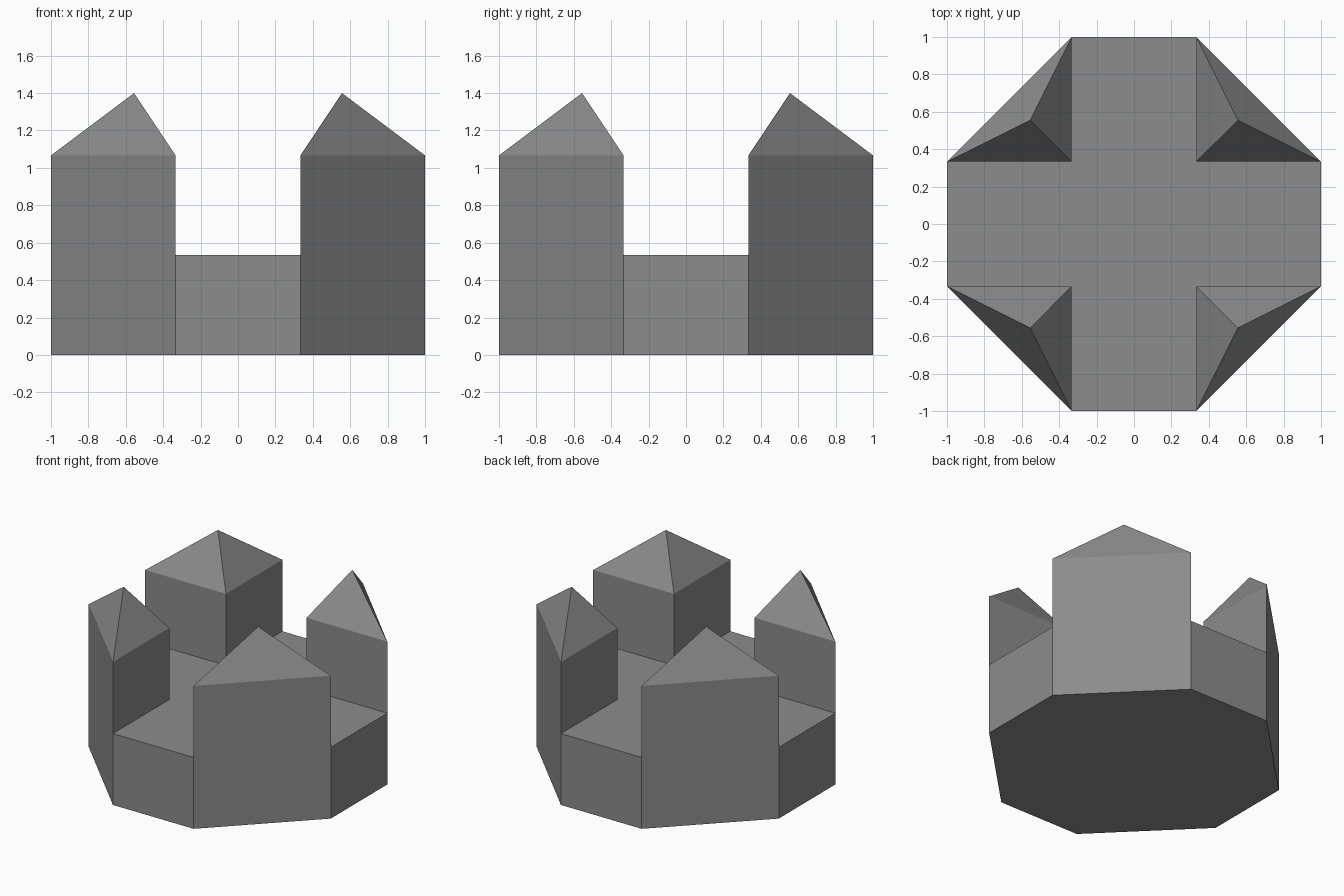
import bpy, bmesh
from math import copysign

if "Cube" in bpy.data.objects:
    bpy.data.objects.remove(bpy.data.objects["Cube"])

A = 1 / 3          # half width of the straight sides
DECK = 0.533       # height of the cross-shaped deck
EAVES = 1.067      # height of the corner tower walls
APEX = 1.4         # height of the tower roofs
PEAK = 5 / 9       # distance of each roof peak from the centre, in x and y

bm = bmesh.new()


def faces_at(z):
    return [f for f in bm.faces if all(abs(v.co.z - z) < 1e-4 for v in f.verts)]


# Octagonal base block
outline = [(A, -1), (1, -A), (1, A), (A, 1), (-A, 1), (-1, A), (-1, -A), (-A, -1)]
floor = bm.faces.new([bm.verts.new((x, y, 0)) for x, y in outline])
ext = bmesh.ops.extrude_face_region(bm, geom=[floor], use_keep_orig=True)
for v in ext["geom"]:
    if isinstance(v, bmesh.types.BMVert):
        v.co.z = DECK

# Split the deck into a cross and four triangular corners
for normal in ((1, 0, 0), (0, 1, 0)):
    for s in (-A, A):
        top = faces_at(DECK)
        geom = set(top)
        for f in top:
            geom.update(f.edges, f.verts)
        bmesh.ops.bisect_plane(bm, geom=list(geom), dist=1e-4, plane_no=normal,
                               plane_co=(s * normal[0], s * normal[1], 0))

# Raise the corners into towers and poke their tops into pyramid roofs
corners = [f for f in faces_at(DECK) if len(f.verts) == 3]
towers = bmesh.ops.extrude_discrete_faces(bm, faces=corners)["faces"]
for f in towers:
    for v in f.verts:
        v.co.z = EAVES
for v in bmesh.ops.poke(bm, faces=towers)["verts"]:
    v.co = (copysign(PEAK, v.co.x), copysign(PEAK, v.co.y), APEX)

# Merge coplanar faces so walls and deck stay clean
bmesh.ops.remove_doubles(bm, verts=bm.verts, dist=1e-4)
bmesh.ops.dissolve_limit(bm, angle_limit=0.01, verts=bm.verts, edges=bm.edges)
bmesh.ops.recalc_face_normals(bm, faces=bm.faces)

mesh = bpy.data.meshes.new("four_tower_block")
bm.to_mesh(mesh)
bm.free()

# Dark grey stone
stone = bpy.data.materials.new("dark_grey")
stone.diffuse_color = (0.265, 0.265, 0.265, 1)
stone.use_nodes = True
stone.node_tree.nodes["Principled BSDF"].inputs["Base Color"].default_value = stone.diffuse_color
mesh.materials.append(stone)
bpy.context.collection.objects.link(bpy.data.objects.new("four_tower_block", mesh))
